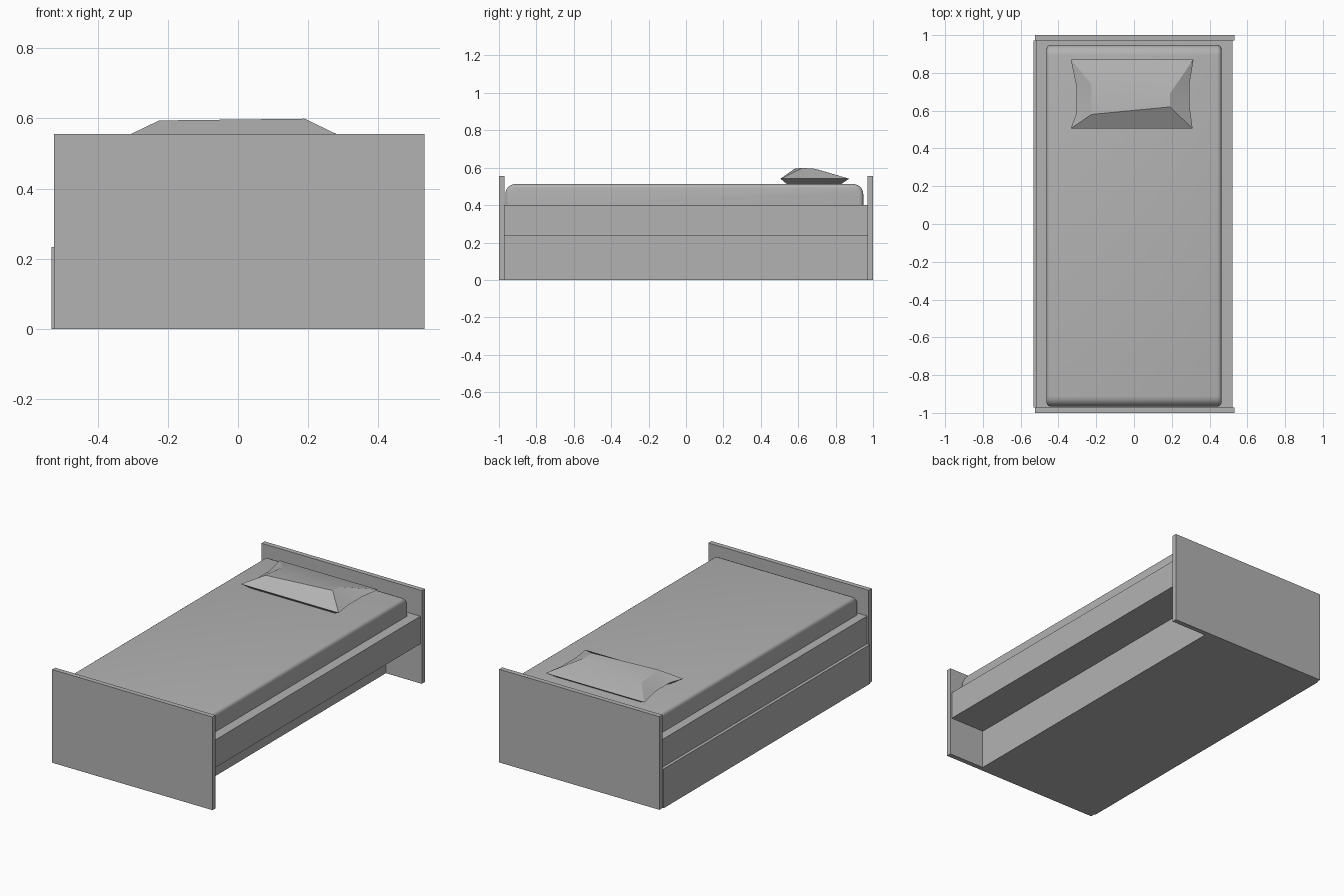
import bpy, bmesh, math

old = bpy.data.objects.get("Cube")
if old:
    bpy.data.objects.remove(old, do_unlink=True)

grey = bpy.data.materials.new("plain grey")
grey.use_nodes = True
GREY = (0.45, 0.45, 0.45, 1)
grey.diffuse_color = GREY
grey.node_tree.nodes["Principled BSDF"].inputs["Base Color"].default_value = GREY


def add_object(name, bm, smooth_angle=None):
    bmesh.ops.recalc_face_normals(bm, faces=bm.faces[:])
    mesh = bpy.data.meshes.new(name)
    bm.to_mesh(mesh)
    bm.free()
    mesh.materials.append(grey)
    obj = bpy.data.objects.new(name, mesh)
    bpy.context.collection.objects.link(obj)
    if smooth_angle:
        bpy.ops.object.select_all(action='DESELECT')
        obj.select_set(True)
        bpy.context.view_layer.objects.active = obj
        bpy.ops.object.shade_smooth_by_angle(angle=math.radians(smooth_angle))
    return obj


def box_mesh(x, y, z):
    """Box from (low, high) ranges on each axis."""
    bm = bmesh.new()
    bmesh.ops.create_cube(bm, size=1)
    for v in bm.verts:
        v.co = [r[0] if c < 0 else r[1] for c, r in zip(v.co, (x, y, z))]
    return bm


# End boards
BOARD_X, INNER = (-0.525, 0.532), 0.971
add_object("footboard", box_mesh(BOARD_X, (-1, -INNER), (0, 0.555)))
add_object("headboard", box_mesh(BOARD_X, (INNER, 1), (0, 0.555)))

# Bed frame, and the drawer under it that slides out to one side
add_object("bed_frame", box_mesh((-0.515, 0.522), (-INNER, INNER), (0.235, 0.4)))
add_object("under_drawer", box_mesh((-0.532, 0.295), (-INNER, INNER), (0, 0.234)))

# Mattress: large rounding at the top of both ends, small rounding along the sides
MX = 0.463
bm = box_mesh((-MX, MX), (-0.966, 0.948), (0.4, 0.513))
ends = [e for e in bm.edges
        if all(v.co.z > 0.5 for v in e.verts) and abs(e.verts[0].co.x - e.verts[1].co.x) > 0.5]
bmesh.ops.bevel(bm, geom=ends, offset=0.055, segments=6, profile=0.5, affect='EDGES')
sides = [e for e in bm.edges
         if all(abs(v.co.x) > MX - 0.001 for v in e.verts)
         and e.verts[0].co.x * e.verts[1].co.x > 0
         and not all(v.co.z < 0.401 for v in e.verts)]
bmesh.ops.bevel(bm, geom=sides, offset=0.022, segments=4, profile=0.5, affect='EDGES')
add_object("mattress", bm, 40)

# Pillow: a seam outline with pinched sides, a flat base and a raised crown
SEAM_Z = 0.541
seam = [(-0.335, 0.505), (0.31, 0.505), (0.295, 0.62), (0.295, 0.75),
        (0.315, 0.872), (-0.335, 0.872), (-0.305, 0.73), (-0.305, 0.585)]
crown = [(-0.225, 0.58, 0.594), (0.19, 0.62, 0.599), (0.19, 0.69, 0.594), (-0.225, 0.74, 0.58)]
bm = bmesh.new()
rim = [bm.verts.new((x, y, SEAM_Z)) for x, y in seam]
base = [bm.verts.new((x * 0.85, 0.67 + (y - 0.67) * 0.8, 0.514)) for x, y in seam]
top = [bm.verts.new(p) for p in crown]
bm.faces.new(base)
for i in range(len(rim)):
    j = (i + 1) % len(rim)
    bm.faces.new((rim[i], rim[j], base[j], base[i]))
# front and back slopes, then three facets on each pinched side
bm.faces.new((rim[0], rim[1], top[1], top[0]))
bm.faces.new((rim[4], rim[5], top[3], top[2]))
for k, (near, far) in ((1, (1, 2)), (5, (3, 0))):
    bm.faces.new((rim[k], rim[k + 1], top[near]))
    bm.faces.new((rim[k + 1], rim[k + 2], top[far], top[near]))
    bm.faces.new((rim[k + 2], rim[(k + 3) % 8], top[far]))
bm.faces.new(top)
add_object("pillow", bm, 25)
